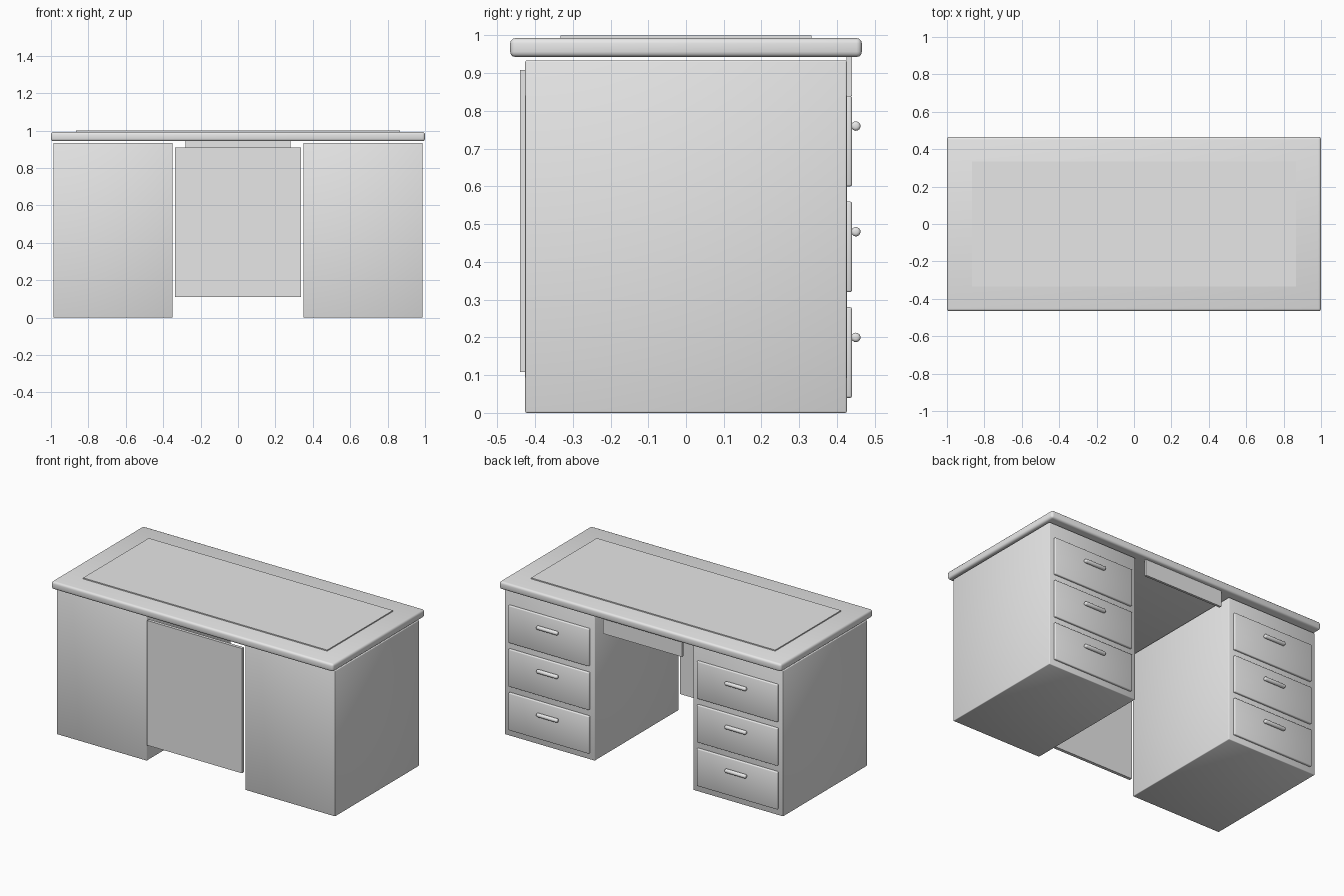
import bpy
import math

if "Cube" in bpy.data.objects:
    bpy.data.objects.remove(bpy.data.objects["Cube"])

grey = bpy.data.materials.new("plain grey")
grey.diffuse_color = (0.8, 0.8, 0.8, 1)
grey.use_nodes = True
grey.node_tree.nodes["Principled BSDF"].inputs["Base Color"].default_value = grey.diffuse_color


def finish(ob, name, bevel, segments, smooth):
    """Name, colour, and optionally round the edges of a part."""
    ob.name = name
    ob.data.materials.append(grey)
    if bevel:
        mod = ob.modifiers.new("rounded_edges", 'BEVEL')
        mod.width = bevel
        mod.segments = segments
        mod.limit_method = 'ANGLE'
        mod.angle_limit = math.radians(50)
    if smooth:
        bpy.ops.object.shade_smooth()
    return ob


def box(name, x, y, z, bevel=0, segments=2):
    """Box from (min, max) ranges; bevelled boxes are softly shaded."""
    lo, hi = zip(x, y, z)
    bpy.ops.mesh.primitive_cube_add(size=1, location=[(a + b) / 2 for a, b in zip(lo, hi)])
    ob = bpy.context.object
    ob.scale = [b - a for a, b in zip(lo, hi)]
    bpy.ops.object.transform_apply(location=False, rotation=False, scale=True)
    return finish(ob, name, bevel, segments, bevel > 0)


def handle(name, x, y, z, length=0.15, radius=0.0125):
    """Horizontal bar pull with rounded ends."""
    bpy.ops.mesh.primitive_cylinder_add(vertices=16, radius=radius, depth=length,
                                        location=(x, y, z), rotation=(0, math.pi / 2, 0))
    return finish(bpy.context.object, name, 0.008, 3, True)


# Desktop with a thin raised writing surface
box("desktop", (-1, 1), (-0.466, 0.466), (0.943, 0.993), 0.014, 3)
box("writing_surface", (-0.866, 0.866), (-0.333, 0.333), (0.985, 1.0))

# Panel closing the front of the knee space, and the shallow drawer behind it
box("modesty_panel", (-0.336, 0.336), (-0.44, -0.42), (0.109, 0.909))
box("centre_drawer_front", (-0.28, 0.28), (0.425, 0.44), (0.84, 0.943))

# Two pedestals, each with three drawers opening at the back
PEDESTAL_X = 0.668
for side, label in ((-1, "left"), (1, "right")):
    cx = side * PEDESTAL_X
    box(label + "_pedestal", (cx - 0.319, cx + 0.319), (-0.426, 0.426), (0, 0.934), 0.004)
    for i in range(3):
        z = 0.04 + 0.28 * i
        box(f"{label}_drawer_front_{i + 1}", (cx - 0.286, cx + 0.286), (0.42, 0.44),
            (z, z + 0.24), 0.005)
        handle(f"{label}_drawer_handle_{i + 1}", cx, 0.45, z + 0.16)
